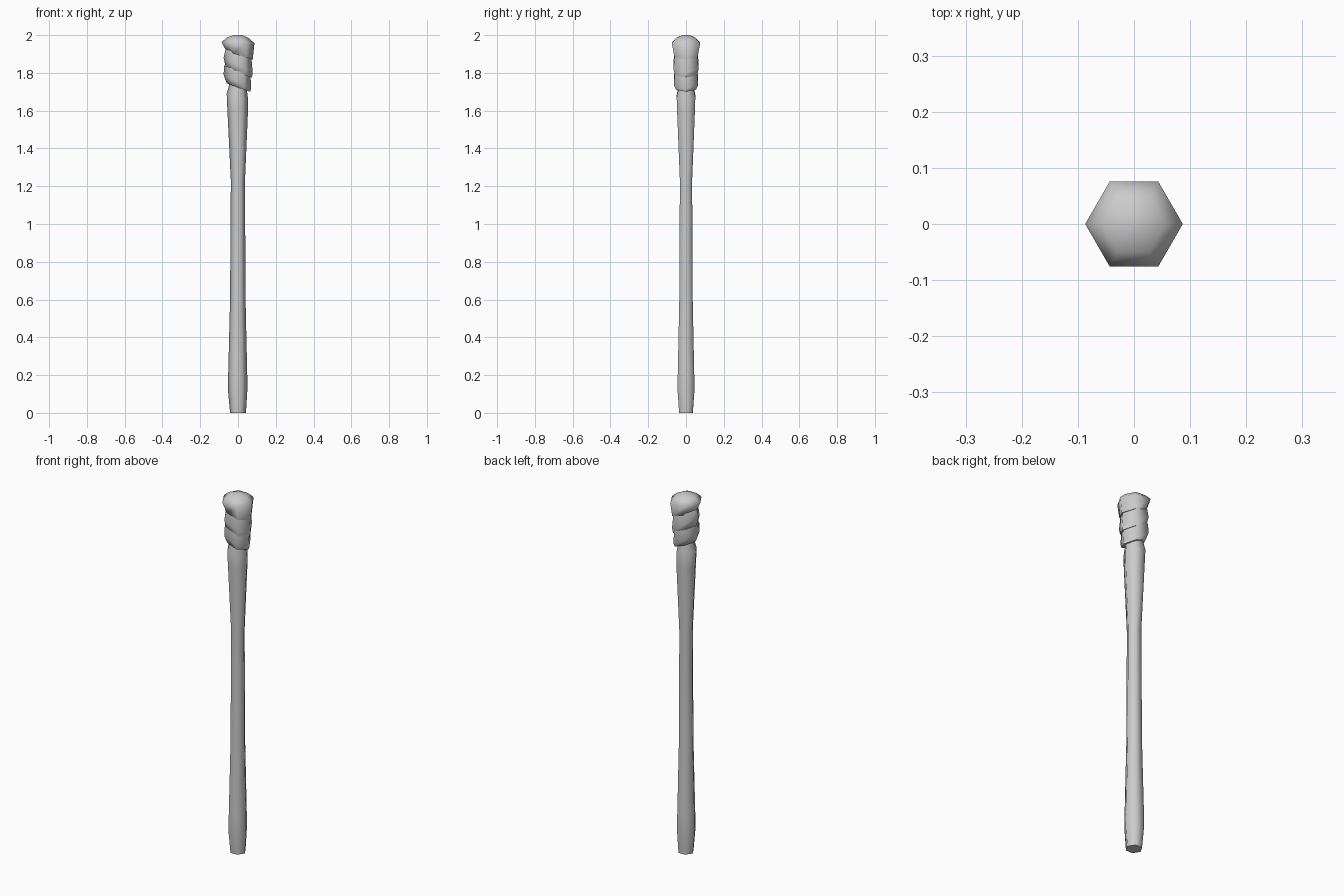
import bpy, bmesh, math

if "Cube" in bpy.data.objects:
    bpy.data.objects.remove(bpy.data.objects["Cube"])

SIDES = 6

def loft(name, rings, sharp=62):
    """Six-sided solid; each ring is (left z, right z, left x, right x)."""
    bm = bmesh.new()
    loops = []
    for zl, zr, xl, xr in rings:
        cx, r = (xl + xr) / 2, (xr - xl) / 2
        loop = []
        for i in range(SIDES):
            a = math.tau * i / SIDES
            t = (1 + math.cos(a)) / 2
            loop.append(bm.verts.new((cx + r * math.cos(a), r * math.sin(a),
                                      zl + (zr - zl) * t)))
        loops.append(loop)
    for lo, hi in zip(loops, loops[1:]):
        for i in range(SIDES):
            j = (i + 1) % SIDES
            bm.faces.new((lo[i], lo[j], hi[j], hi[i]))
    bm.faces.new(loops[0][::-1])
    bm.faces.new(loops[-1])
    me = bpy.data.meshes.new(name)
    bm.to_mesh(me)
    bm.free()
    ob = bpy.data.objects.new(name, me)
    bpy.context.collection.objects.link(ob)
    bpy.ops.object.select_all(action='DESELECT')
    ob.select_set(True)
    bpy.context.view_layer.objects.active = ob
    bpy.ops.object.shade_smooth_by_angle(angle=math.radians(sharp))
    return ob

# Long handle, slim in the middle and swelling at both ends
loft("shaft", [
    (0.00, 0.00, -.042, .042), (0.12, 0.11, -.053, .049),
    (0.20, 0.20, -.052, .049), (0.60, 0.60, -.042, .040),
    (1.23, 1.23, -.038, .037), (1.60, 1.60, -.056, .053),
    (1.69, 1.66, -.060, .054), (1.73, 1.70, -.048, .048),
    (1.80, 1.76, -.048, .048)])

# Slanted bands wrapped below the knob
loft("lower_band", [
    (1.745, 1.70, -.060, .064), (1.79, 1.715, -.076, .070),
    (1.84, 1.79, -.074, .066)])
loft("upper_band", [
    (1.825, 1.775, -.064, .073), (1.88, 1.80, -.076, .078),
    (1.93, 1.89, -.066, .070)])

# Rounded knob on top
loft("knob", [
    (1.915, 1.87, -.062, .078), (1.963, 1.957, -.087, .087),
    (1.988, 1.985, -.058, .056), (2.00, 2.00, -.022, .022)], 75)
